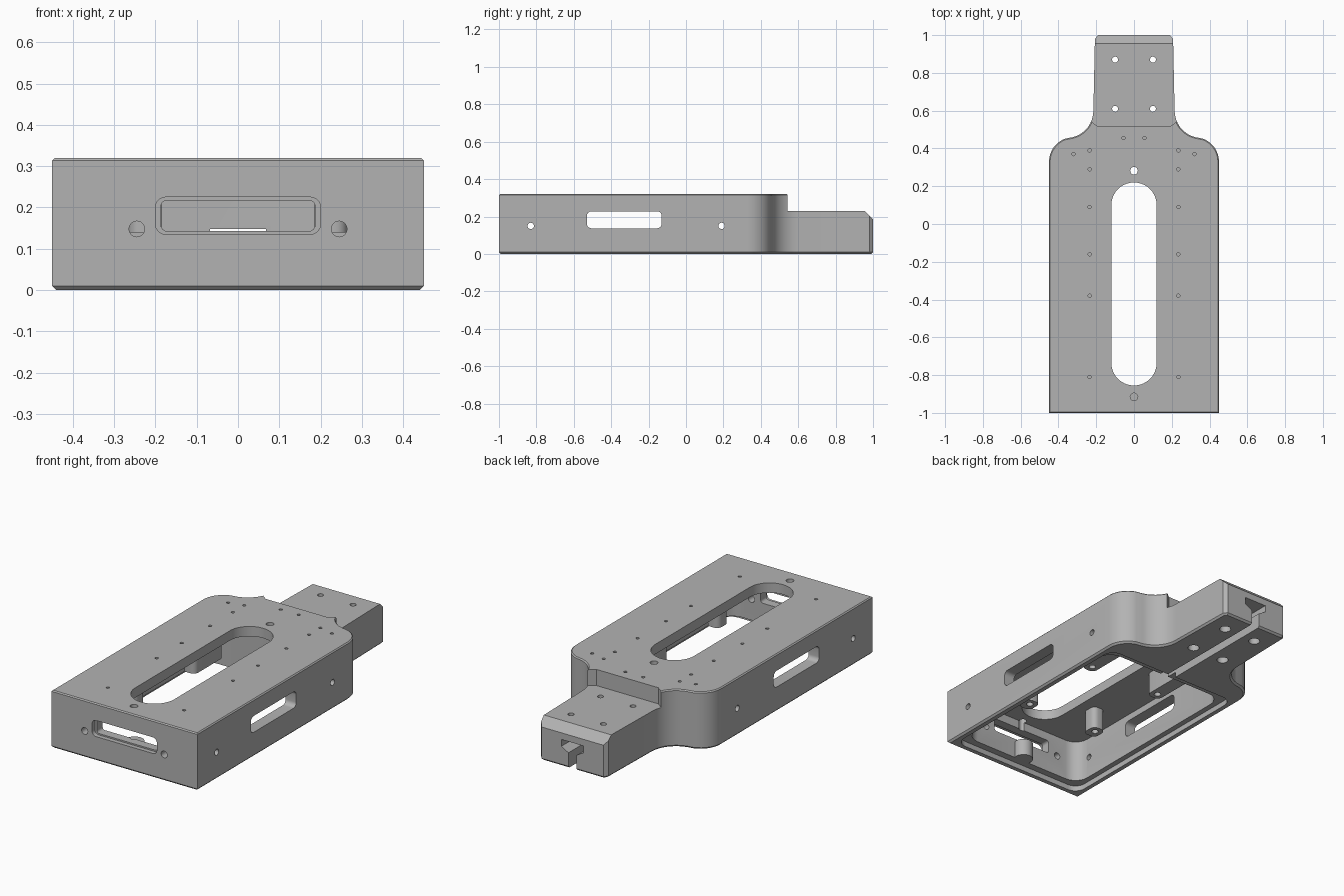
import bpy, bmesh
from math import cos, sin, radians

if "Cube" in bpy.data.objects:
    bpy.data.objects.remove(bpy.data.objects["Cube"], do_unlink=True)

grey = bpy.data.materials.new("machined_grey")
grey.use_nodes = True
grey.diffuse_color = (0.45, 0.45, 0.45, 1)
grey.node_tree.nodes["Principled BSDF"].inputs["Base Color"].default_value = (0.45, 0.45, 0.45, 1)

AXES = {"x": lambda p, q, t: (t, p, q),
        "y": lambda p, q, t: (p, t, q),
        "z": lambda p, q, t: (p, q, t)}


def arc(cx, cy, r, start, end, steps=8):
    angles = [radians(start + (end - start) * i / steps) for i in range(steps + 1)]
    return [(cx + r * cos(a), cy + r * sin(a)) for a in angles]


def rounded(p0, p1, q0, q1, r, steps=6):
    """Rounded rectangle profile, counter-clockwise."""
    pts = []
    for cx, cy, a in ((p1 - r, q1 - r, 0), (p0 + r, q1 - r, 90),
                      (p0 + r, q0 + r, 180), (p1 - r, q0 + r, 270)):
        pts += arc(cx, cy, r, a, a + 90, steps)
    clean = []
    for p in pts:
        if not clean or max(abs(p[0] - clean[-1][0]), abs(p[1] - clean[-1][1])) > 1e-5:
            clean.append(p)
    if max(abs(clean[0][0] - clean[-1][0]), abs(clean[0][1] - clean[-1][1])) < 1e-5:
        clean.pop()
    return clean


def disc(p, q, r, steps=5):
    return rounded(p - r, p + r, q - r, q + r, r, steps)


def prisms(name, parts):
    """One object from (profile, low, high, axis) extrusions."""
    bm = bmesh.new()
    for pts, low, high, axis in parts:
        f = AXES[axis]
        a = [bm.verts.new(f(p, q, low)) for p, q in pts]
        b = [bm.verts.new(f(p, q, high)) for p, q in pts]
        bm.faces.new(a)
        bm.faces.new(b)
        for i in range(len(pts)):
            j = (i + 1) % len(pts)
            bm.faces.new((a[i], a[j], b[j], b[i]))
    bmesh.ops.recalc_face_normals(bm, faces=bm.faces)
    mesh = bpy.data.meshes.new(name)
    bm.to_mesh(mesh)
    bm.free()
    obj = bpy.data.objects.new(name, mesh)
    bpy.context.scene.collection.objects.link(obj)
    return obj


def combine(target, parts, operation="DIFFERENCE"):
    """Boolean the prisms into the target and remove the helper."""
    tool = prisms("tool", parts)
    tool.hide_render = True
    mod = target.modifiers.new("bool", "BOOLEAN")
    mod.operation, mod.solver, mod.object = operation, "EXACT", tool
    graph = bpy.context.evaluated_depsgraph_get()
    graph.update()
    mesh = bpy.data.meshes.new_from_object(target.evaluated_get(graph))
    target.modifiers.clear()
    target.data = mesh
    bpy.data.objects.remove(tool, do_unlink=True)


# Outer silhouette: wide body, shoulders, narrow neck
half = [(0.45, -1)] + arc(0.32, 0.33, 0.13, 0, 70)
half += arc(0.36, 0.6, 0.145, 255, 180) + [(0.207, 0.98), (0.19, 1)]
outline = half + [(-x, y) for x, y in reversed(half)]
body = prisms("housing", [(outline, 0, 0.32, "z")])

# Small chamfers round the bottom and top rims
bm = bmesh.new()
bm.from_mesh(body.data)
for level, size in ((0, 0.01), (0.32, 0.006)):
    rim = [e for e in bm.edges if all(abs(v.co.z - level) < 1e-5 for v in e.verts)]
    bmesh.ops.bevel(bm, geom=rim, offset=size, segments=1, affect="EDGES")
bm.to_mesh(body.data)
bm.free()

# Lowered neck and its sloped end
step = [(-0.25, 0.56), (-0.19, 0.515), (0.19, 0.515), (0.25, 0.56), (0.25, 1.1), (-0.25, 1.1)]
combine(body, [(step, 0.23, 0.4, "z")])
combine(body, [([(0.945, 0.24), (1.02, 0.24), (1.02, 0.165)], -0.3, 0.3, "x")])

# Lid recess and hollow interior, open below
combine(body, [(rounded(-0.415, 0.415, -0.965, 0.31, 0.06), -0.1, 0.03, "z")])
combine(body, [(rounded(-0.385, 0.385, -0.925, 0.25, 0.08), -0.1, 0.265, "z")])

# Interior bosses hanging from the roof, and the front lid boss
bosses = [(disc(0, -0.91, 0.05), 0.03, 0.125, "z")]
for side in (-1, 1):
    for y0, y1 in ((-0.64, -0.55), (-0.115, 0.14)):
        x0, x1 = sorted((side * 0.185, side * 0.265))
        bosses.append((rounded(x0, x1, y0, y1, 0.03), 0.14, 0.29, "z"))
combine(body, bosses, "UNION")

# Long slot in the top
combine(body, [(rounded(-0.12, 0.12, -0.855, 0.22, 0.12, 10), 0.2, 0.4, "z")])

# Windows in the front and side walls
combine(body, [(rounded(-0.2, 0.2, 0.135, 0.225, 0.025), -1.1, -0.975, "y")])
combine(body, [(rounded(-0.187, 0.187, 0.143, 0.217, 0.015), -1.05, -0.85, "y")])
combine(body, [(rounded(-0.53, -0.13, 0.137, 0.228, 0.025), -0.5, 0.5, "x")])

# Keyed channel through the neck
combine(body, [([(-0.025, -0.1), (0.025, -0.1), (0.025, 0.085), (0.068, 0.11),
                 (0.068, 0.148), (-0.068, 0.148), (-0.068, 0.11), (-0.025, 0.085)],
                0.2, 1.1, "y")])

# Wall holes, boss holes and top lid holes
holes = [(disc(y, 0.15, 0.017), -0.5, 0.5, "x") for y in (-0.83, 0.19)]
combine(body, holes)
holes = [(disc(0, y, 0.02), 0.06, 0.4, "z") for y in (-0.915, 0.282)]
for side in (-1, 1):
    holes.append((disc(side * 0.245, 0.148, 0.019), -1.1, -0.9, "y"))
    holes += [(disc(side * 0.225, y, 0.018), 0.1, 0.2, "z") for y in (-0.59, -0.075)]
combine(body, holes)

# Neck bolt holes with counterbores underneath
bolts = [(side * 0.1, y) for side in (-1, 1) for y in (0.61, 0.87)]
combine(body, [(disc(x, y, 0.016), -0.1, 0.3, "z") for x, y in bolts])
combine(body, [(disc(x, y, 0.03), -0.1, 0.05, "z") for x, y in bolts])

# Small tapped holes in the top
spots = [(0.235, y) for y in (0.39, 0.29, 0.09, -0.16, -0.38, -0.81)]
spots += [(0.32, 0.37), (0.055, 0.455)]
combine(body, [(disc(side * x, y, 0.009, 3), 0.285, 0.4, "z")
               for x, y in spots for side in (-1, 1)])

# Finish
body.data.materials.clear()
body.data.materials.append(grey)
for poly in body.data.polygons:
    poly.material_index = 0
bpy.ops.object.select_all(action="DESELECT")
body.select_set(True)
bpy.context.view_layer.objects.active = body
bpy.ops.object.shade_smooth_by_angle(angle=radians(30))
